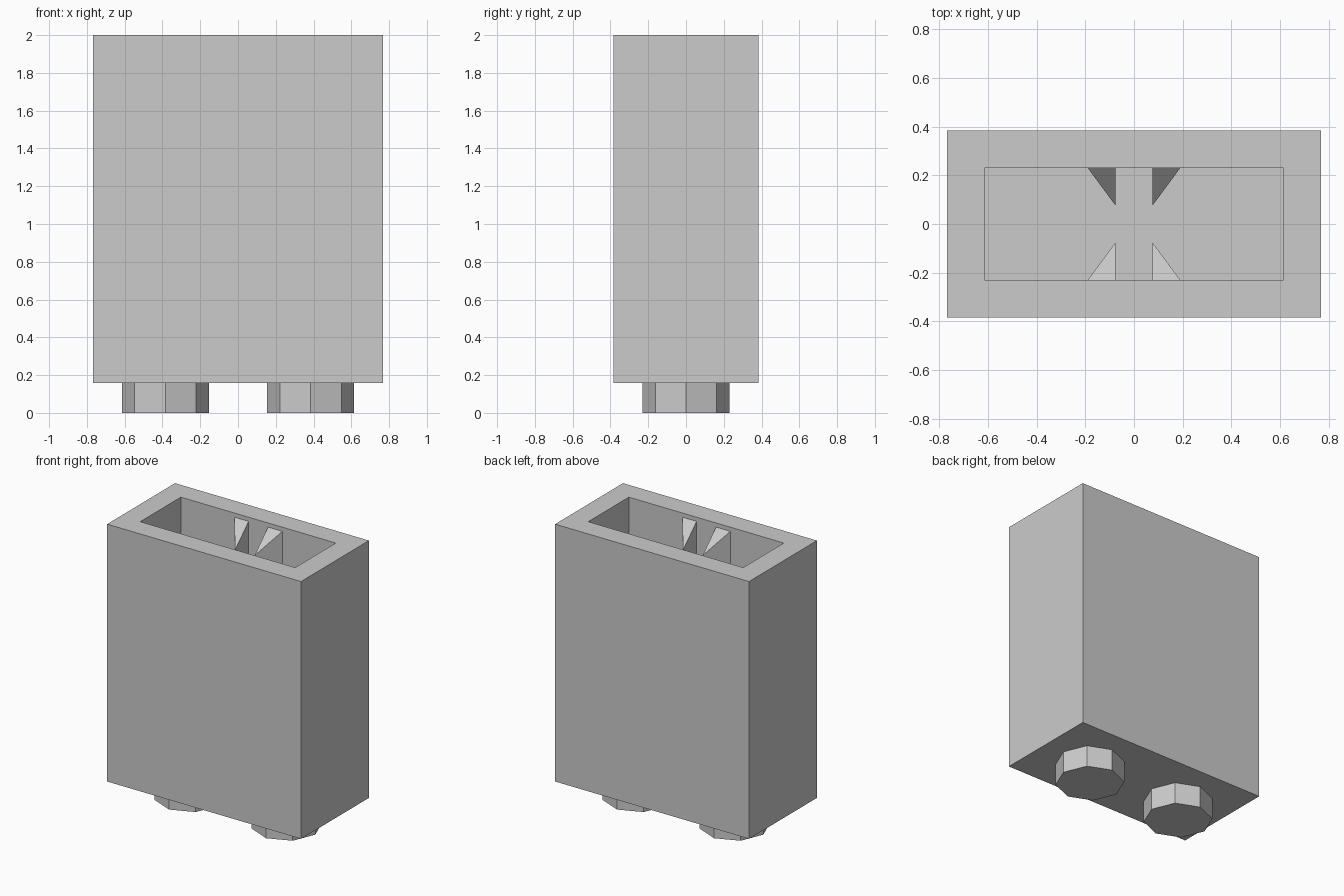
import bpy, bmesh

cube = bpy.data.objects.get("Cube")
if cube:
    bpy.data.objects.remove(cube, do_unlink=True)

# One flat grey
grey = bpy.data.materials.new("light_grey")
grey.use_nodes = True
COLOUR = (0.6, 0.6, 0.6, 1)
grey.diffuse_color = COLOUR
grey.node_tree.nodes["Principled BSDF"].inputs["Base Color"].default_value = COLOUR

HALF_X, HALF_Y, WALL = 0.768, 0.384, 0.154
BASE, TOP = 0.157, 2.0
FLOOR = BASE + WALL


def add_object(name, bm):
    bmesh.ops.recalc_face_normals(bm, faces=bm.faces)
    mesh = bpy.data.meshes.new(name)
    bm.to_mesh(mesh)
    bm.free()
    mesh.materials.append(grey)
    obj = bpy.data.objects.new(name, mesh)
    bpy.context.collection.objects.link(obj)
    return obj


# Hollow body: a box whose top is inset and pushed down to the floor
bm = bmesh.new()
bmesh.ops.create_cube(bm, size=2)
for v in bm.verts:
    v.co = (v.co.x * HALF_X, v.co.y * HALF_Y, TOP if v.co.z > 0 else BASE)
bm.normal_update()
top = max(bm.faces, key=lambda f: f.calc_center_median().z)
bmesh.ops.inset_region(bm, faces=[top], thickness=WALL, use_even_offset=True)
well = bmesh.ops.extrude_face_region(bm, geom=[top])["geom"]
for v in well:
    if isinstance(v, bmesh.types.BMVert):
        v.co.z = FLOOR
if top.is_valid:
    bmesh.ops.delete(bm, geom=[top], context="FACES_ONLY")
add_object("body", bm)


# Wedge rib with a sloped top, standing against a long inner wall
def rib(name, sx, sy):
    wall_y = HALF_Y - WALL
    plan = [(0.077, wall_y, 1.97), (0.19, wall_y, 1.97), (0.077, 0.077, 1.825)]
    bm = bmesh.new()
    low = [bm.verts.new((sx * x, sy * y, FLOOR)) for x, y, z in plan]
    high = [bm.verts.new((sx * x, sy * y, z)) for x, y, z in plan]
    bm.faces.new(low)
    bm.faces.new(high)
    for i in range(3):
        j = (i + 1) % 3
        bm.faces.new((low[i], low[j], high[j], high[i]))
    add_object(name, bm)


# Eight-sided foot under the body
def foot(name, x):
    bm = bmesh.new()
    bmesh.ops.create_cone(bm, cap_ends=True, segments=8,
                          radius1=0.23, radius2=0.23, depth=BASE)
    bmesh.ops.translate(bm, verts=bm.verts, vec=(x, 0, BASE / 2))
    add_object(name, bm)


for side, sx in (("left", 1), ("right", -1)):
    foot(side + "_foot", sx * HALF_X / 2)
    for end, sy in (("front", -1), ("back", 1)):
        rib(f"{end}_{side}_rib", sx, sy)
